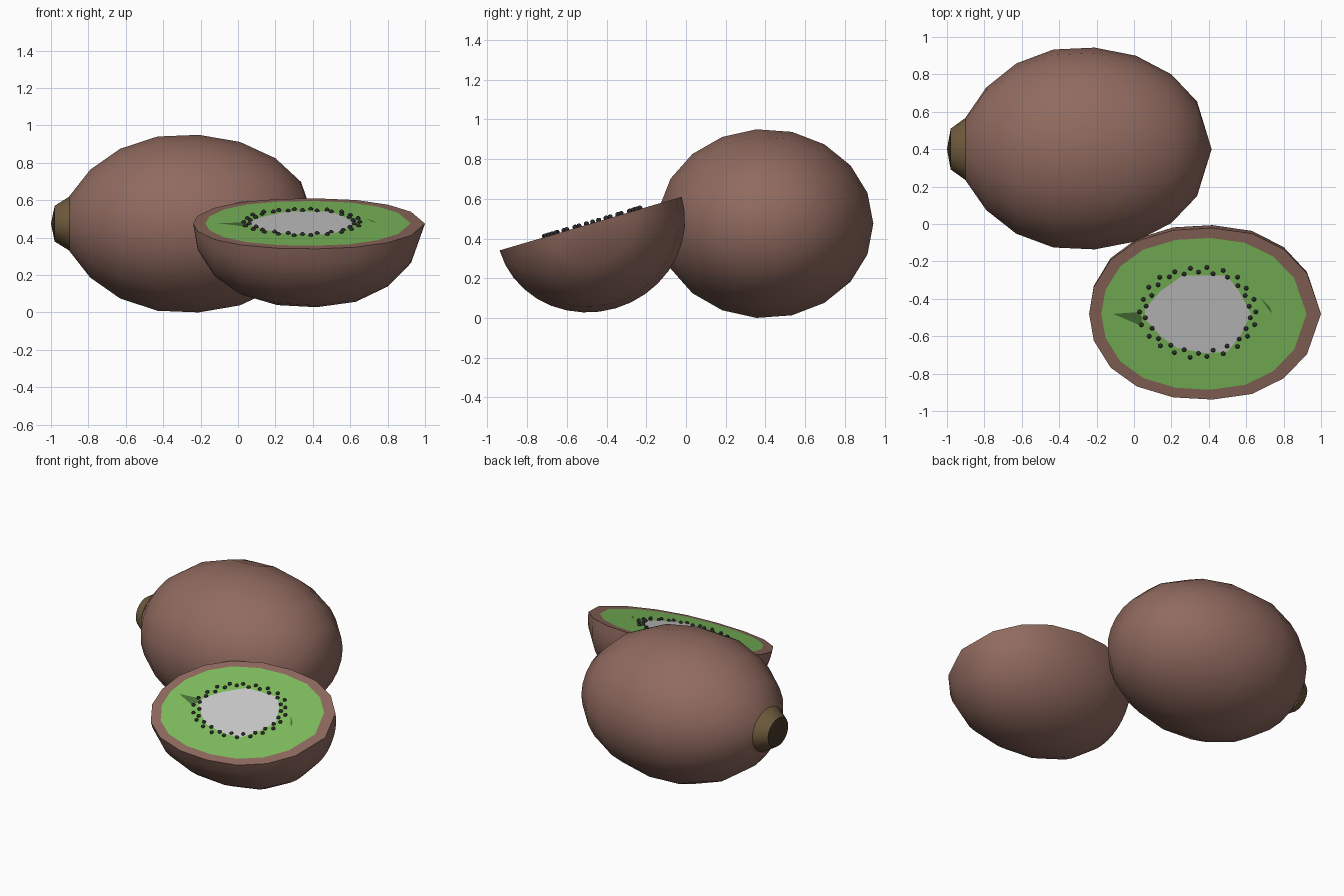
import bpy, bmesh, math, random
from mathutils import Matrix, Vector

if "Cube" in bpy.data.objects:
    bpy.data.objects.remove(bpy.data.objects["Cube"])

random.seed(4)


def material(name, rgb):
    m = bpy.data.materials.new(name)
    m.diffuse_color = (*rgb, 1)
    m.use_nodes = True
    m.node_tree.nodes["Principled BSDF"].inputs["Base Color"].default_value = m.diffuse_color
    return m


SKIN = material("brown_skin", (0.28, 0.145, 0.115))
FLESH = material("green_flesh", (0.215, 0.525, 0.113))
DARK = material("dark_green", (0.07, 0.17, 0.04))
STEM = material("stem_brown", (0.15, 0.10, 0.045))
STEM_END = material("stem_end_brown", (0.065, 0.04, 0.022))
SEED = material("seed_black", (0.025, 0.025, 0.025))


def finish(name, bm, mat, matrix, angle=50):
    if len(bm.faces) > 1:
        bmesh.ops.recalc_face_normals(bm, faces=bm.faces[:])
    me = bpy.data.meshes.new(name)
    bm.to_mesh(me)
    bm.free()
    ob = bpy.data.objects.new(name, me)
    bpy.context.collection.objects.link(ob)
    ob.matrix_world = matrix
    if mat:
        me.materials.append(mat)
    bpy.ops.object.select_all(action='DESELECT')
    bpy.context.view_layer.objects.active = ob
    ob.select_set(True)
    bpy.ops.object.shade_smooth_by_angle(angle=math.radians(angle))
    return ob


def revolve(profile, angles, zscale, closed):
    """Sweep (x, radius) points around the x axis; radius 0 makes a pole."""
    bm = bmesh.new()
    rings = []
    for x, r in profile:
        if r == 0:
            rings.append([bm.verts.new((x, 0, 0))] * len(angles))
        else:
            rings.append([bm.verts.new((x, r * math.cos(a), r * zscale * math.sin(a)))
                          for a in angles])
    n = len(angles)
    for p, q in zip(rings, rings[1:]):
        for i in range(n if closed else n - 1):
            j = (i + 1) % n
            quad = list(dict.fromkeys((p[i], p[j], q[j], q[i])))
            bm.faces.new(quad)
    if not closed:
        # flat cut face
        loop = [r[0] for r in rings] + [r[-1] for r in rings[-2:0:-1]]
        bm.faces.new(loop)
    return bm


def plate(outline, z):
    """Flat upward face from a 2D outline."""
    bm = bmesh.new()
    f = bm.faces.new([bm.verts.new((x, y, z)) for x, y in outline])
    f.normal_update()
    if f.normal.z < 0:
        f.normal_flip()
    return bm


# Whole fruit
whole = [(0.685, 0), (0.607, 0.255), (0.47, 0.40), (0.28, 0.50), (0.06, 0.543),
         (-0.16, 0.533), (-0.36, 0.458), (-0.52, 0.33), (-0.63, 0.17), (-0.67, 0)]
around = [2 * math.pi * i / 19 for i in range(19)]
place = Matrix.Translation((-0.27, 0.40, 0.475))
finish("whole_kiwi", revolve(whole, around, 0.877, True), SKIN, place)

# Stem nub with its dark end
nub = [(-0.60, 0), (-0.60, 0.17), (-0.63, 0.168), (-0.71, 0.11)]
finish("stem_nub", revolve(nub, around, 0.87, True), STEM, place)
end = [(-0.71, 0.11), (-0.73, 0)]
finish("stem_end", revolve(end, around, 0.87, True), STEM_END, place)

# Halved fruit, tilted towards the front
tilt = Matrix.Translation((0.38, -0.48, 0.475)) @ Matrix.Rotation(math.radians(16.4), 4, 'X')
half = [(0.62, 0), (0.545, 0.225), (0.42, 0.36), (0.25, 0.447), (0.04, 0.478),
        (-0.17, 0.466), (-0.365, 0.405), (-0.505, 0.30), (-0.595, 0.15), (-0.62, 0)]
below = [math.pi + math.pi * i / 18 for i in range(19)]
finish("half_skin", revolve(half, below, 0.93, False), SKIN, tilt)

# Flesh on the cut
s = 0.885
edge = [(x * s - 0.006, r * s) for x, r in half]
edge += [(x, -y) for x, y in edge[-2:0:-1]]
finish("flesh", plate(edge, 0.0015), FLESH, tilt)

# Shadowed creases beyond each end of the core
crease_left = [(-0.49, 0), (-0.36, 0.01), (-0.335, -0.02), (-0.345, -0.065)]
crease_right = [(0.30, 0.085), (0.345, 0.04), (0.36, 0), (0.335, 0.03)]
finish("crease_left", plate(crease_left, 0.003), DARK, tilt)
finish("crease_right", plate(crease_right, 0.003), DARK, tilt)

# Pale core
core = [(0.245, 0), (0.18, 0.13), (0.115, 0.215), (-0.12, 0.215), (-0.24, 0.125),
        (-0.32, 0.03), (-0.32, -0.03), (-0.235, -0.125), (-0.15, -0.19),
        (0.01, -0.22), (0.12, -0.21), (0.19, -0.12)]
finish("core", plate(core, 0.003), None, tilt)

# Two staggered rings of seeds round the core
bm = bmesh.new()
count = 44
for i in range(count):
    a = 2 * math.pi * i / count
    k = (0.92 if i % 2 else 1.02) + random.uniform(-0.03, 0.03)
    pos = Vector((-0.035 + 0.305 * k * math.cos(a), 0.012 + 0.245 * k * math.sin(a), 0.005))
    bmesh.ops.create_uvsphere(bm, u_segments=8, v_segments=6, radius=0.0125,
                              matrix=Matrix.Translation(pos))
finish("seeds", bm, SEED, tilt)
